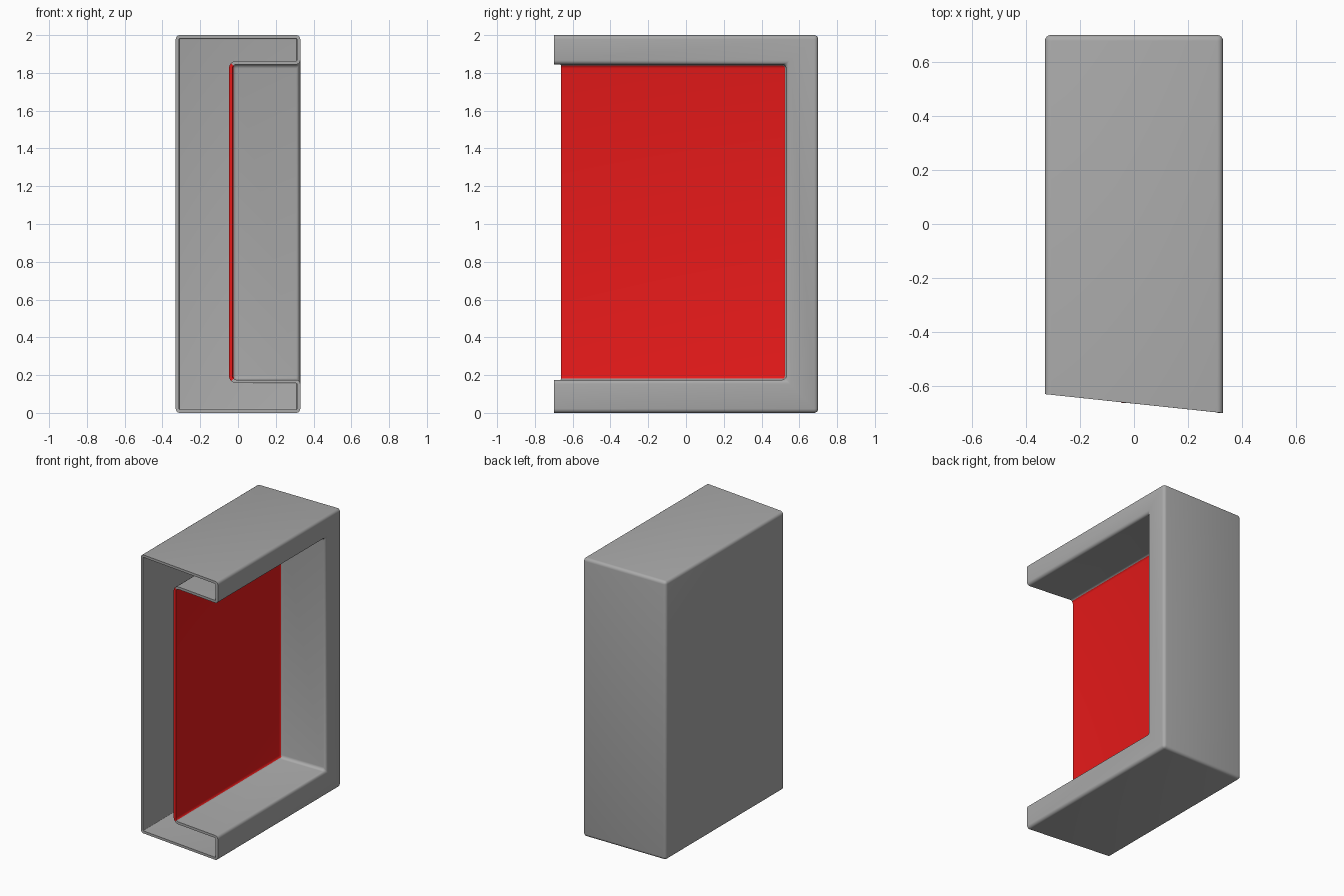
import bpy, bmesh, math
from mathutils import Vector

if "Cube" in bpy.data.objects:
    bpy.data.objects.remove(bpy.data.objects["Cube"])

W, Y1 = 0.33, 0.70            # half width, back of shell
RX, RY, RZ0, RZ1 = -0.03, 0.53, 0.175, 1.845   # recess floor, back, bottom, top
FRONT = -1.0                  # trimmed by the slanted cut below

bm = bmesh.new()

# C-shaped profile (x, z), its back depth steps in around the recess
profile = [(-W, 0, Y1), (W, 0, Y1), (W, RZ0, RY), (RX, RZ0, RY),
           (RX, RZ1, RY), (W, RZ1, RY), (W, 2, Y1), (-W, 2, Y1)]
f = [bm.verts.new((x, FRONT, z)) for x, z, _ in profile]
b = [bm.verts.new((x, y, z)) for x, z, y in profile]
for i in range(8):
    j = (i + 1) % 8
    face = bm.faces.new((f[i], f[j], b[j], b[i]))
    face.material_index = 1 if i == 3 else 0      # recess floor is red
bm.faces.new((b[2], b[3], b[4], b[5]))            # recess back wall
bm.faces.new((b[1], b[2], b[5], b[6]))            # upright of the right-hand frame
bm.faces.new((b[0], b[1], b[6], b[7]))            # outer back wall
bmesh.ops.recalc_face_normals(bm, faces=bm.faces)
back = max(bm.faces, key=lambda q: q.calc_center_median().y)
if back.normal.y < 0:
    bmesh.ops.reverse_faces(bm, faces=bm.faces)

# Round every real corner
sharp = [e for e in bm.edges if len(e.link_faces) == 2 and e.calc_face_angle() > 0.5]
bmesh.ops.bevel(bm, geom=sharp, offset=0.022, segments=4, profile=0.5,
                affect='EDGES', clamp_overlap=True, material=-1)

# Slanted open front
bmesh.ops.bisect_plane(bm, geom=bm.verts[:] + bm.edges[:] + bm.faces[:],
                       plane_co=Vector((-W, -0.63, 0)),
                       plane_no=Vector((-0.07, -0.66, 0)).normalized(),
                       clear_outer=True)

mesh = bpy.data.meshes.new("recessed_shell")
bm.to_mesh(mesh)
bm.free()
shell = bpy.data.objects.new("recessed_shell", mesh)
bpy.context.collection.objects.link(shell)

# Red recess panel; slot 0 is plain grey
grey = bpy.data.materials.new("shell_grey")
grey.diffuse_color = (0.4, 0.4, 0.4, 1)
grey.use_nodes = True
grey.node_tree.nodes["Principled BSDF"].inputs["Base Color"].default_value = grey.diffuse_color
red = bpy.data.materials.new("panel_red")
red.diffuse_color = (0.8, 0.01, 0.01, 1)
red.use_nodes = True
red.node_tree.nodes["Principled BSDF"].inputs["Base Color"].default_value = red.diffuse_color
mesh.materials.append(grey)
mesh.materials.append(red)

# Thin walls, grown inwards
wall = shell.modifiers.new("wall", 'SOLIDIFY')
wall.thickness = 0.018
wall.offset = -1
wall.use_even_offset = True

bpy.context.view_layer.objects.active = shell
shell.select_set(True)
bpy.ops.object.modifier_apply(modifier="wall")
bpy.ops.object.shade_smooth_by_angle(angle=math.radians(35))
